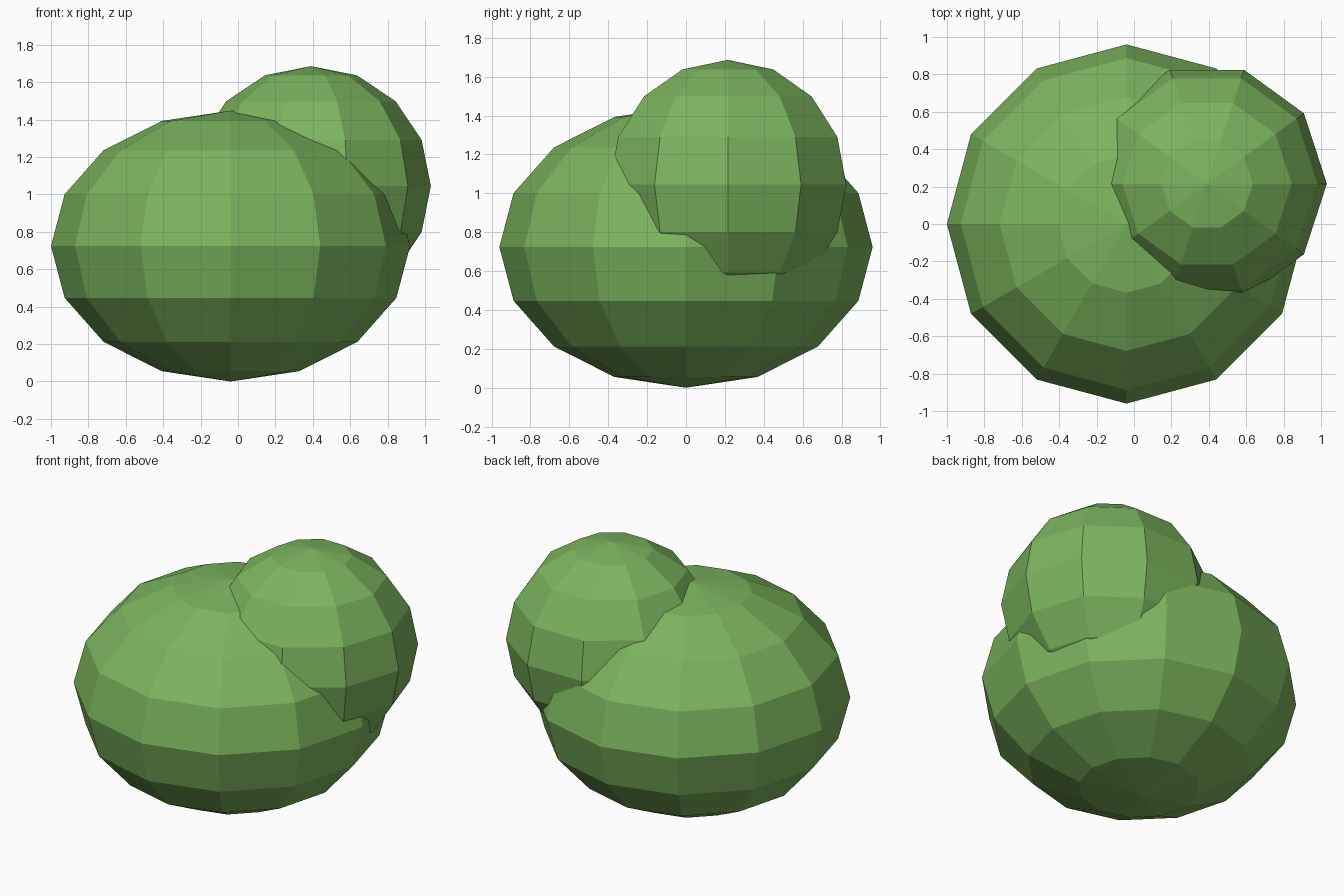
import bpy
from math import radians

if "Cube" in bpy.data.objects:
    bpy.data.objects.remove(bpy.data.objects["Cube"])

leaf = bpy.data.materials.new("leaf_green")
leaf.diffuse_color = (0.2, 0.46, 0.11, 1)
leaf.use_nodes = True
leaf.node_tree.nodes["Principled BSDF"].inputs["Base Color"].default_value = leaf.diffuse_color


def clump(name, centre, radius, height, segments, turn=0):
    """Flat-shaded low-poly ball of foliage."""
    bpy.ops.mesh.primitive_uv_sphere_add(
        segments=segments, ring_count=8, radius=1,
        location=centre, rotation=(0, 0, radians(turn)))
    ob = bpy.context.object
    ob.name = name
    ob.scale = (radius, radius, height)
    bpy.ops.object.transform_apply(location=False, rotation=True, scale=True)
    ob.data.materials.append(leaf)
    return ob


# Wide, squashed main bush
clump("large_bush", (-0.04, 0, 0.724), 0.96, 0.724, 12)

# Smaller round bush growing out of its back right shoulder
clump("small_bush", (0.39, 0.215, 1.045), 0.641, 0.641, 10, turn=18)
